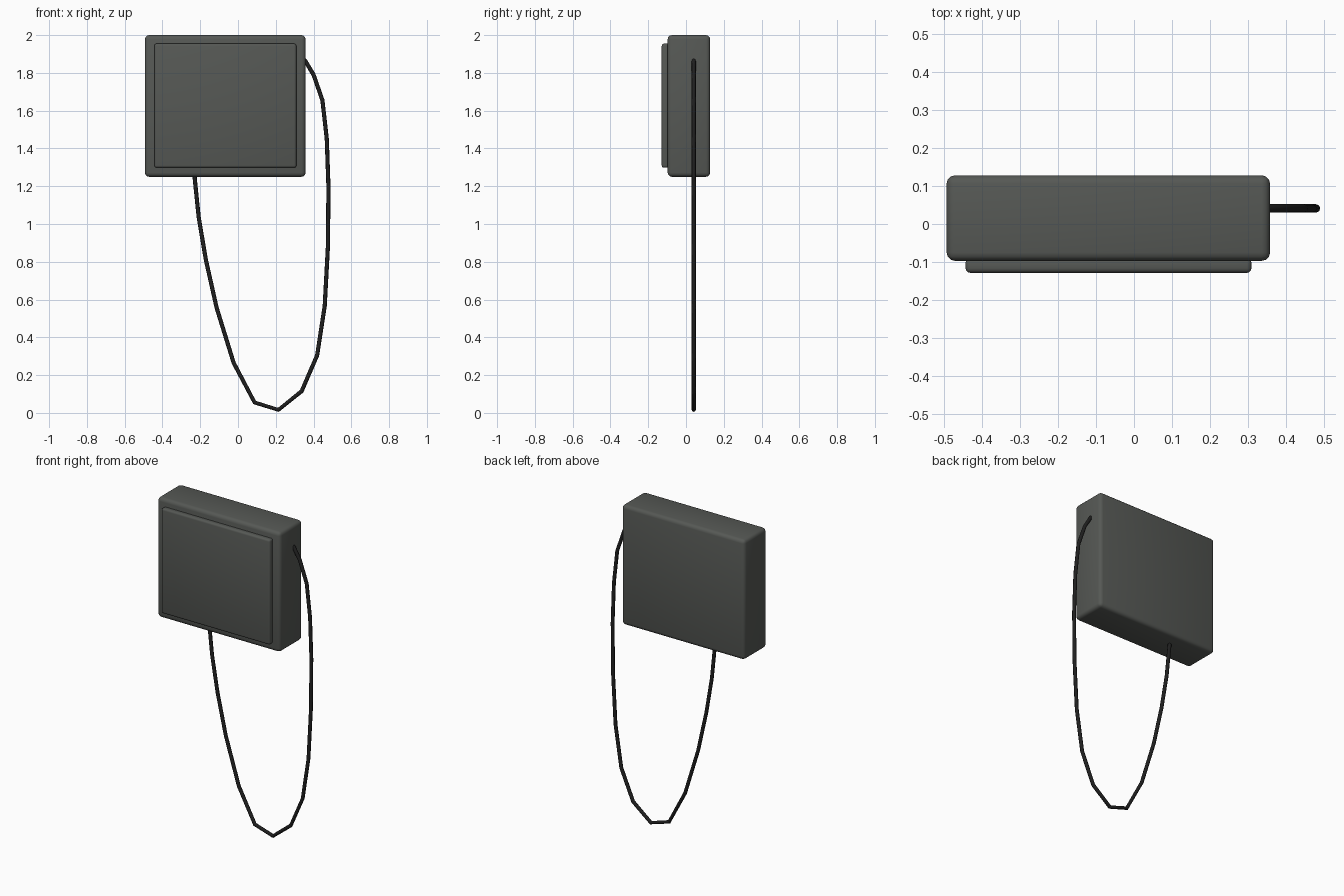
import bpy
import bmesh
from mathutils import Vector

if "Cube" in bpy.data.objects:
    bpy.data.objects.remove(bpy.data.objects["Cube"])


def material(name, rgb):
    m = bpy.data.materials.new(name)
    m.diffuse_color = (*rgb, 1)
    m.use_nodes = True
    m.node_tree.nodes["Principled BSDF"].inputs["Base Color"].default_value = m.diffuse_color
    return m


grey = material("dark grey plastic", (0.092, 0.098, 0.090))
black = material("black cable", (0.014, 0.014, 0.014))


def rounded_box(name, lo, hi, bevel, mat):
    lo, hi = Vector(lo), Vector(hi)
    bpy.ops.mesh.primitive_cube_add(size=1, location=(lo + hi) / 2)
    ob = bpy.context.object
    ob.name = name
    ob.scale = hi - lo
    bpy.ops.object.transform_apply(location=False, rotation=False, scale=True)
    mod = ob.modifiers.new("bevel", 'BEVEL')
    mod.width = bevel
    mod.segments = 3
    bpy.ops.object.modifier_apply(modifier="bevel")
    ob.data.materials.append(mat)
    bpy.ops.object.shade_smooth_by_angle()
    return ob


# Main housing and raised front panel
rounded_box("housing", (-0.493, -0.097, 1.25), (0.358, 0.128, 2.0), 0.022, grey)
rounded_box("front_panel", (-0.443, -0.1285, 1.298), (0.309, -0.090, 1.955), 0.012, grey)

# Hanging cable: from the right side, down in a loop, up into the underside
path = [(0.33, 1.885), (0.357, 1.862), (0.40, 1.79), (0.447, 1.655), (0.47, 1.45),
        (0.479, 1.195), (0.476, 0.88), (0.459, 0.565), (0.419, 0.305), (0.337, 0.115),
        (0.214, 0.016), (0.088, 0.055), (-0.023, 0.265), (-0.113, 0.556),
        (-0.17, 0.81), (-0.208, 1.035), (-0.229, 1.24), (-0.231, 1.28)]
curve = bpy.data.curves.new("cable", 'CURVE')
curve.dimensions = '3D'
curve.bevel_depth = 0.011
curve.bevel_resolution = 2
curve.use_fill_caps = True
spline = curve.splines.new('POLY')
spline.points.add(len(path) - 1)
for p, (x, z) in zip(spline.points, path):
    p.co = (x, 0.041, z, 1)
curve.materials.append(black)
cable = bpy.data.objects.new("cable", curve)
bpy.context.collection.objects.link(cable)
